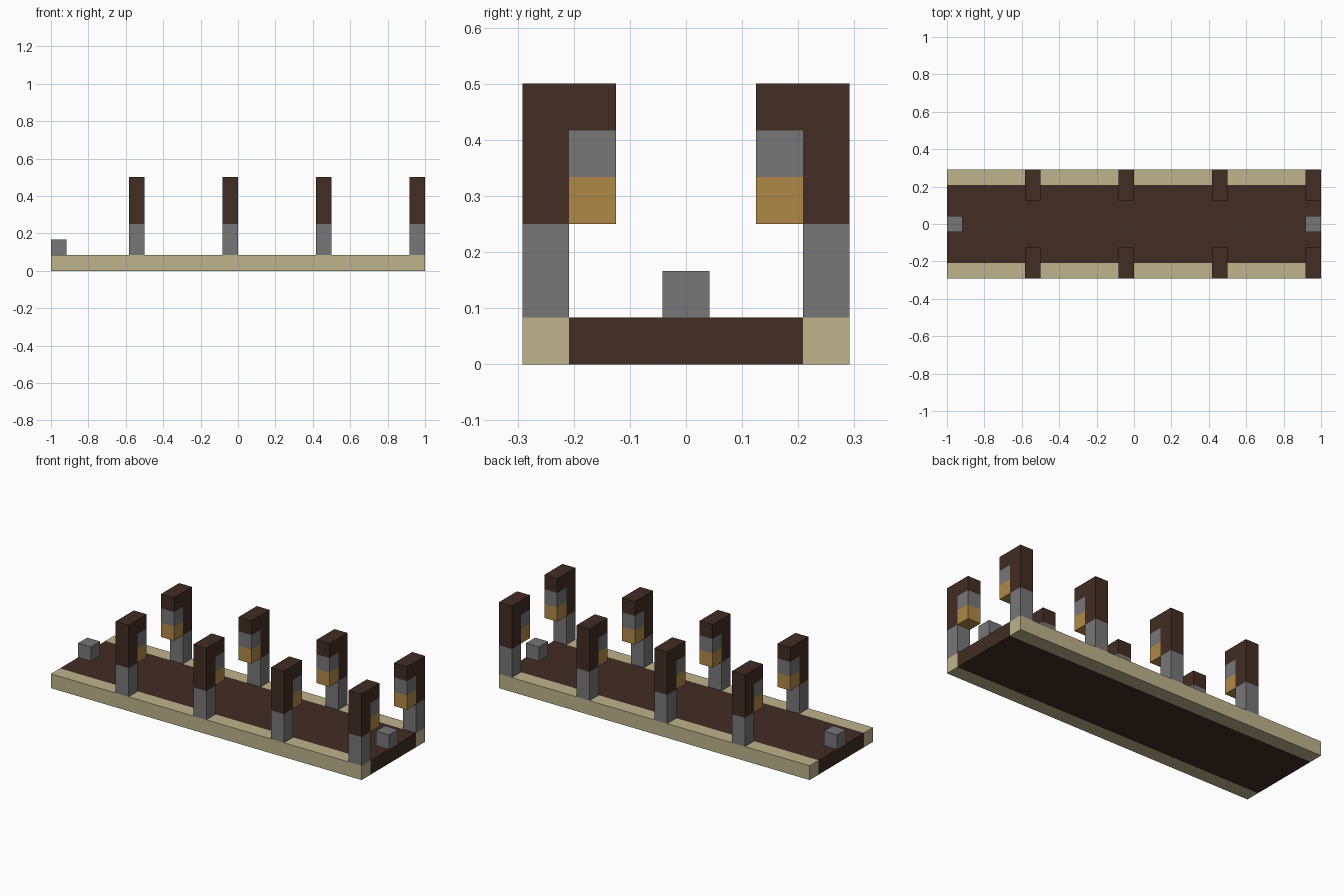
import bpy

cube = bpy.data.objects.get("Cube")
if cube:
    bpy.data.objects.remove(cube, do_unlink=True)

U = 1 / 12  # one block


def material(name, rgb):
    m = bpy.data.materials.new(name)
    m.use_nodes = True
    color = (*rgb, 1)
    m.diffuse_color = color
    bsdf = next(n for n in m.node_tree.nodes if n.type == 'BSDF_PRINCIPLED')
    bsdf.inputs["Base Color"].default_value = color
    return m


brown = material("dark_brown_wood", (0.054, 0.026, 0.017))
tan = material("pale_tan_wood", (0.509, 0.451, 0.258))
grey = material("grey_stone", (0.184, 0.184, 0.184))
gold = material("lantern_gold", (0.434, 0.250, 0.061))


def box(name, mat, xs, ys, zs):
    """Box between the given limits, measured in blocks."""
    spans = [sorted(s) for s in (xs, ys, zs)]
    bpy.ops.mesh.primitive_cube_add(size=1)
    ob = bpy.context.object
    ob.name = name
    ob.location = [(a + b) / 2 * U for a, b in spans]
    ob.scale = [(b - a) * U for a, b in spans]
    bpy.ops.object.transform_apply(location=True, rotation=False, scale=True)
    ob.data.materials.append(mat)
    return ob


# Deck
box("deck", brown, (-12, 12), (-2.5, 2.5), (0, 1))

# Edge beams and lamp posts, mirrored front to back
for side, s in (("front", -1), ("back", 1)):
    outer = (2.5 * s, 3.5 * s)
    inner = (1.5 * s, 2.5 * s)
    box(f"{side}_edge_beam", tan, (-12, 12), outer, (0, 1))
    for i in range(4):
        x = (-7 + 6 * i, -6 + 6 * i)
        if i == 3:
            x = (11, 12)
        tag = f"{side}_{i + 1}"
        box(f"post_base_{tag}", grey, x, outer, (1, 3))
        box(f"post_top_{tag}", brown, x, outer, (3, 6))
        box(f"arm_{tag}", brown, x, inner, (5, 6))
        box(f"lamp_hanger_{tag}", grey, x, inner, (4, 5))
        box(f"lantern_{tag}", gold, x, inner, (3, 4))

# Small blocks at both ends of the deck
for name, x in (("right", (-12, -11)), ("left", (11, 12))):
    box(f"{name}_end_block", grey, x, (-0.5, 0.5), (1, 2))
